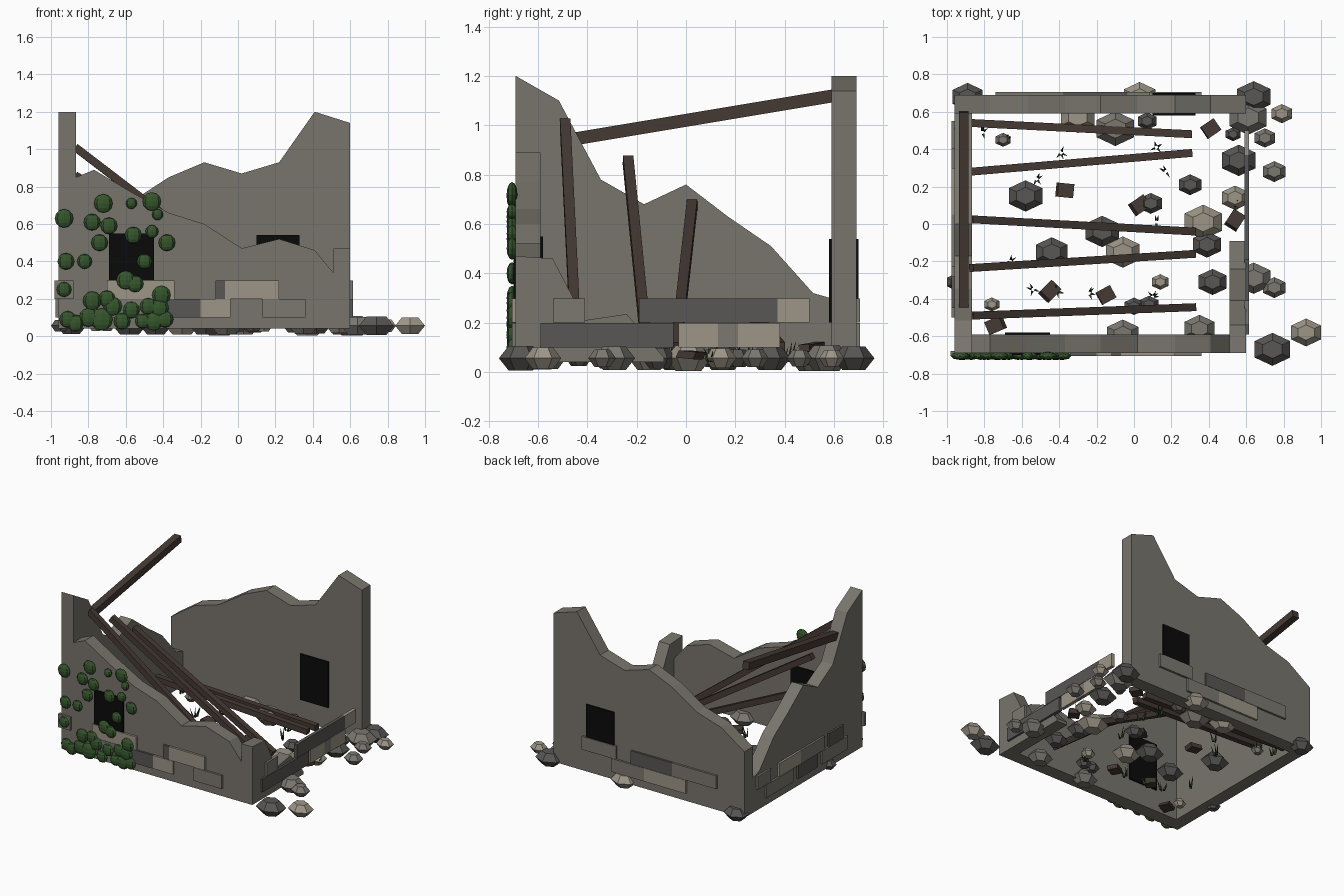
import bpy, bmesh, math, random
from mathutils import Vector, Matrix

if "Cube" in bpy.data.objects:
    bpy.data.objects.remove(bpy.data.objects["Cube"])

random.seed(4)


def mat(name, r, g, b):
    m = bpy.data.materials.new(name)
    m.diffuse_color = (r, g, b, 1)
    m.use_nodes = True
    m.node_tree.nodes["Principled BSDF"].inputs["Base Color"].default_value = m.diffuse_color
    return m


WALL = mat("wall_stone", 0.19, 0.178, 0.152)
LIGHT = mat("light_stone", 0.34, 0.305, 0.245)
MID = mat("mid_stone", 0.20, 0.188, 0.165)
DARK = mat("dark_stone", 0.10, 0.095, 0.09)
WOOD = mat("old_wood", 0.06, 0.042, 0.034)
BLACK = mat("opening_black", 0.003, 0.003, 0.003)
LEAF = mat("ivy_green", 0.035, 0.09, 0.025)
GRASS = mat("grass_green", 0.02, 0.05, 0.015)
STONES = {"l": LIGHT, "m": MID, "d": DARK}


def finish(name, bm, material):
    bmesh.ops.recalc_face_normals(bm, faces=bm.faces)
    me = bpy.data.meshes.new(name)
    bm.to_mesh(me)
    bm.free()
    me.materials.append(material)
    ob = bpy.data.objects.new(name, me)
    bpy.context.collection.objects.link(ob)
    return ob


def box(name, lo, hi, material):
    bm = bmesh.new()
    c = [(a + b) / 2 for a, b in zip(lo, hi)]
    s = [b - a for a, b in zip(lo, hi)]
    bmesh.ops.create_cube(bm, size=1, matrix=Matrix.Translation(c) @ Matrix.Diagonal((*s, 1)))
    return finish(name, bm, material)


def wall(name, profile, axis, a, b, base=0.04):
    """Extrude a broken top profile, running along x or y, from a to b."""
    bm = bmesh.new()
    pts = [(profile[0][0], base)] + profile + [(profile[-1][0], base)]
    vs = [bm.verts.new((u, a, z) if axis == "x" else (a, u, z)) for u, z in pts]
    f = bm.faces.new(vs)
    ex = bmesh.ops.extrude_face_region(bm, geom=[f])
    move = Vector((0, b - a, 0)) if axis == "x" else Vector((b - a, 0, 0))
    bmesh.ops.translate(bm, vec=move, verts=[g for g in ex["geom"] if isinstance(g, bmesh.types.BMVert)])
    return finish(name, bm, WALL)


def beam(name, p, q, t=0.042):
    p, q = Vector(p), Vector(q)
    bm = bmesh.new()
    rot = (q - p).to_track_quat("Y", "Z").to_matrix().to_4x4()
    size = Matrix.Diagonal((t, (q - p).length, t, 1))
    bmesh.ops.create_cube(bm, size=1, matrix=Matrix.Translation((p + q) / 2) @ rot @ size)
    return finish(name, bm, WOOD)


# Broken walls
wall("front_wall", [(-.96, .81), (-.77, .89), (-.57, .77), (-.37, .66), (-.18, .60), (.02, .47),
                    (.22, .52), (.41, .46), (.60, .23)], "x", -.69, -.59)
wall("back_wall", [(-.96, .53), (-.77, .66), (-.57, .72), (-.37, .85), (-.18, .93), (.02, .87),
                   (.22, .93), (.41, 1.2), (.60, 1.14)], "x", .59, .69)
wall("left_wall", [(-.69, 1.2), (-.515, 1.10), (-.345, .78), (-.17, .68), (0, .76), (.17, .63),
                   (.345, .51), (.515, .32), (.69, .27)], "y", -.96, -.865)
wall("right_wall", [(-.69, .47), (-.54, .46), (-.41, .21), (-.24, .235), (-.09, .06)], "y", .51, .60)

# Dark openings through the front and back walls
box("front_opening", (-.69, -.70, .2), (-.45, -.58, .55), BLACK)
box("back_opening", (.10, .58, .2), (.33, .70, .54), BLACK)

# Courses of stone blocks: start, end, bottom, stone colour
COURSES = {
    "front": [(-.70, -.45, .1, "m"), (-.45, -.20, .1, "d"), (-.20, -.04, .1, "l"), (.13, .36, .1, "m"),
              (-.98, -.88, .2, "m"), (-.70, -.34, .2, "l"), (-.12, -.07, .2, "d"), (-.07, .22, .2, "l")],
    "back": [(-.49, -.15, .1, "l"), (-.15, .12, .1, "m"), (-.74, -.38, .2, "m"), (-.38, -.04, .2, "d"),
             (.08, .36, .2, "m")],
    "left": [(.13, .45, .1, "m"), (-.15, .08, .1, "d"), (-.5, -.2, .1, "m"), (.40, .55, .2, "m"),
             (.05, .3, .2, "l"), (-.23, .05, .2, "m"), (-.45, -.28, .2, "d")],
    "right": [(-.59, -.34, .1, "d"), (-.34, -.05, .1, "d"), (-.03, .13, .1, "l"), (.13, .21, .1, "m"),
              (.21, .38, .1, "l"), (-.54, -.41, .2, "m"), (-.19, .30, .2, "d"), (.30, .37, .2, "d"),
              (.37, .50, .2, "l")],
}
SPAN = {"front": (-.705, -.68), "back": (.68, .705), "left": (-.975, -.95), "right": (.59, .615)}
for side, blocks in COURSES.items():
    a, b = SPAN[side]
    for u, v, z, c in blocks:
        if side in ("front", "back"):
            box(side + "_block", (u, a, z), (v, b, z + .098), STONES[c])
        else:
            box(side + "_block", (a, u, z), (b, v, z + .098), STONES[c])

# Fallen roof beams
beam("ridge_beam", (-.91, -.45, .945), (-.91, .60, 1.12), .052)
for p, q in [((-.87, .54, .10), (.31, .48, .09)), ((-.87, .28, .22), (.31, .38, .10)),
             ((-.87, .025, .68), (.32, -.04, .10)), ((-.87, -.235, .86), (.32, -.16, .10)),
             ((-.87, -.49, 1.01), (.32, -.445, .10))]:
    beam("fallen_beam", p, q)

# Small splintered planks on the ground
for x, y, a in [(-.37, .18, -.1), (.03, .10, .6), (.41, .51, .6), (.54, .02, 1.0), (-.45, -.36, .8),
                (-.15, -.38, .5), (-.74, -.54, .4)]:
    d = Vector((math.cos(a), math.sin(a), random.uniform(-.3, .3))) * .042
    c = Vector((x, y, .07))
    ob = beam("broken_plank", c - d, c + d, .075)
    for v in ob.data.vertices:
        v.co.z = .07 + (v.co.z - .07) * .4


def rock(x, y, w, material):
    """Squat six-sided stone with flat top and bottom."""
    bm = bmesh.new()
    h = .012 + .4 * w
    rings = []
    for z, k in ((-h, .55), (0, 1), (h, .55)):
        rings.append([bm.verts.new((x + 1.15 * w * k * math.sin(i * math.pi / 3),
                                    y + .93 * w * k * math.cos(i * math.pi / 3), .056 + z)) for i in range(6)])
    for a, b in zip(rings, rings[1:]):
        for i in range(6):
            j = (i + 1) % 6
            bm.faces.new((a[i], a[j], b[j], b[i]))
    bm.faces.new(rings[0])
    bm.faces.new(rings[2])
    finish("rubble_stone", bm, material)


# Rubble: position and half width by stone colour
RUBBLE = {
    "d": [(-.89, .68, .08), (.64, .68, .09), (.53, .48, .04), (.07, .55, .05), (-.58, .15, .09),
          (.30, .21, .06), (.56, .34, .09), (.09, .11, .06), (-.17, -.04, .09), (-.44, -.15, .085),
          (.39, -.11, .075), (.42, -.31, .075), (0, -.44, .05), (.08, -.43, .05), (.74, -.67, .095),
          (-.95, -.31, .05)],
    "m": [(.61, .57, .10), (.70, .46, .055), (-.10, .51, .1), (-.70, .45, .04), (.75, .28, .06),
          (.64, -.29, .09), (.75, -.34, .06), (-.06, -.59, .085), (.35, -.56, .08)],
    "l": [(.03, .68, .085), (.79, .59, .055), (-.30, .57, .09), (.54, .14, .07), (.37, .01, .1),
          (-.06, -.15, .09), (.14, -.31, .045), (-.76, -.43, .04), (.92, -.58, .08)],
}
for c, items in RUBBLE.items():
    for x, y, w in items:
        rock(x, y, w, STONES[c])

# Grass tufts: a few thin leaning spikes each
for x, y in [(-.81, .49), (-.39, .38), (-.52, .24), (.12, .41), (.17, .28), (.57, .10), (.12, .01),
             (-.66, -.20), (-.54, -.35), (-.41, -.36), (-.24, -.37), (.10, -.39), (-.69, .45)]:
    bm = bmesh.new()
    for i in range(4):
        a = random.uniform(0, 2 * math.pi)
        d = Vector((math.cos(a), math.sin(a), 0))
        s = Vector((-d.y, d.x, 0)) * .007
        base = Vector((x, y, .04)) + d * .008
        vs = [bm.verts.new(p) for p in (base - s, base + s, base + d * .014,
                                        base + d * .03 + Vector((0, 0, random.uniform(.05, .09))))]
        for t in ((0, 1, 2), (0, 1, 3), (1, 2, 3), (2, 0, 3)):
            bm.faces.new([vs[k] for k in t])
    finish("grass_tuft", bm, GRASS)

# Ivy clumps flattened against the front wall: x, z, radius in hundredths
IVY = [(-93, 63, 5), (-72, 71, 5), (-46, 72, 5), (-57, 71, 3), (-43, 65, 3), (-78, 61, 4.5), (-69, 59, 4.5),
       (-74, 50, 4.5), (-56, 54, 4.5), (-46, 56, 3.5), (-38, 50, 4.5), (-92, 40, 4.5), (-82, 40, 4),
       (-50, 40, 4), (-60, 30, 5), (-55, 28, 4.5), (-93, 25, 4), (-41, 22, 5), (-70, 20, 4.5), (-78, 19, 5),
       (-48, 16, 4.5), (-42, 15, 5), (-91, 9, 4.5), (-80, 10, 5), (-73, 9, 6), (-67, 16, 5), (-57, 14, 4.5),
       (-45, 8, 5), (-39, 9, 4.5), (-51, 8, 4), (-87, 7, 4.5), (-62, 8, 4.5)]
for x, z, r in IVY:
    bm = bmesh.new()
    m = Matrix.Translation((x / 100, -.705, z / 100)) @ Matrix.Diagonal((r / 100, .022, r / 100, 1))
    bmesh.ops.create_uvsphere(bm, u_segments=8, v_segments=6, radius=1, matrix=m)
    finish("ivy_clump", bm, LEAF)
